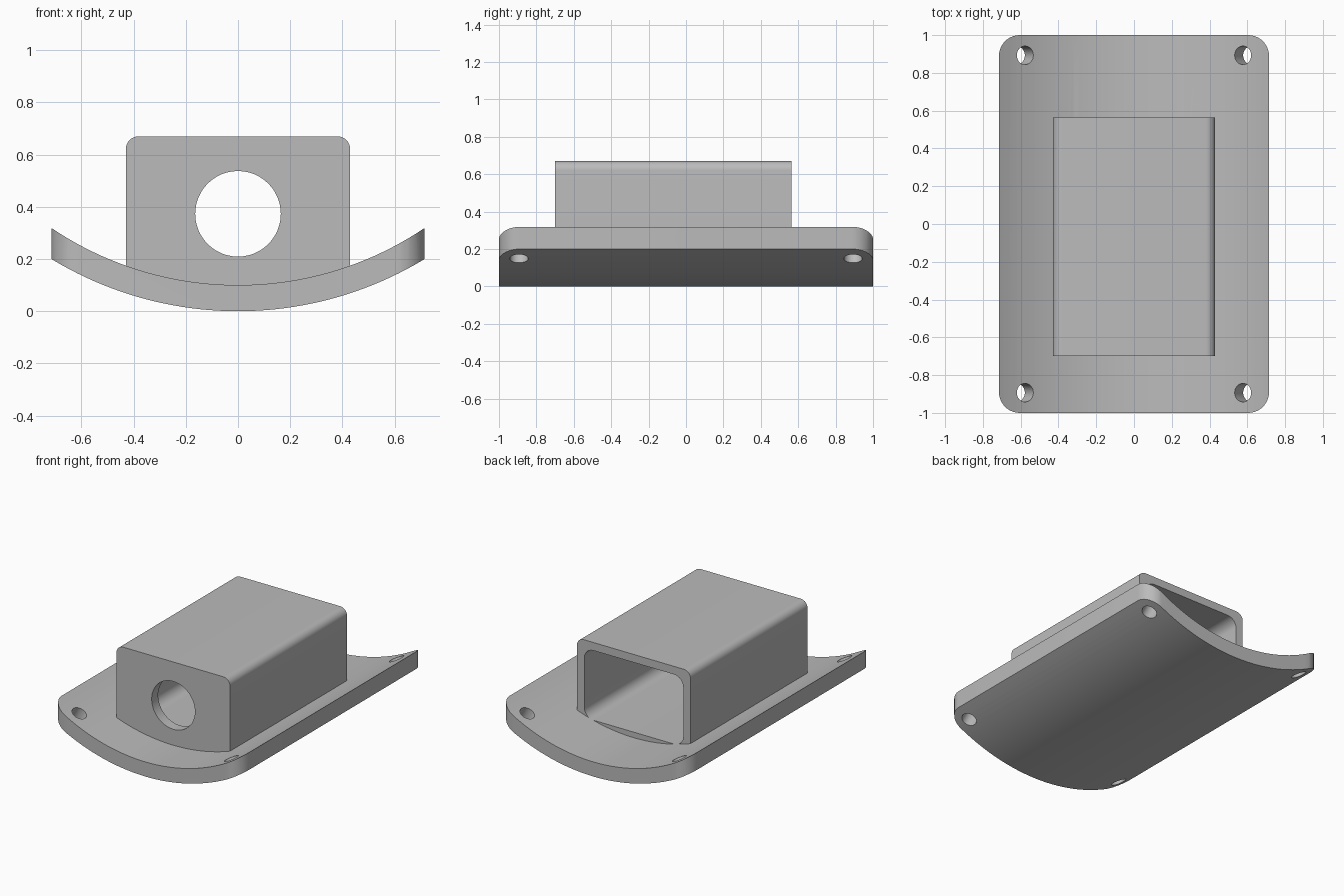
import bpy, bmesh
from math import sin, cos, pi, asin
from mathutils import Matrix, Vector

if "Cube" in bpy.data.objects:
    bpy.data.objects.remove(bpy.data.objects["Cube"])

grey = bpy.data.materials.new("plain_grey")
grey.use_nodes = True
grey.diffuse_color = (0.5, 0.5, 0.5, 1)
grey.node_tree.nodes["Principled BSDF"].inputs["Base Color"].default_value = (0.5, 0.5, 0.5, 1)

HALF_W, BEND, THICK = 0.715, 1.378, 0.1   # base half width, outer bend radius, thickness
TOP_BEND = BEND - THICK


def prism(name, points, start, end, upright=False):
    """Extrude an outline along y (outline in xz), or along z (outline in xy)."""
    bm = bmesh.new()
    place = (lambda a, b: (a, b, start)) if upright else (lambda a, b: (a, start, b))
    face = bm.faces.new([bm.verts.new(place(a, b)) for a, b in points])
    move = Vector((0, 0, end - start) if upright else (0, end - start, 0))
    new = bmesh.ops.extrude_face_region(bm, geom=[face])["geom"]
    bmesh.ops.translate(bm, vec=move, verts=[v for v in new if isinstance(v, bmesh.types.BMVert)])
    bmesh.ops.recalc_face_normals(bm, faces=bm.faces)
    return to_object(name, bm)


def cylinder(name, radius, depth, matrix):
    bm = bmesh.new()
    bmesh.ops.create_cone(bm, cap_ends=True, segments=48, radius1=radius, radius2=radius,
                          depth=depth, matrix=matrix)
    return to_object(name, bm)


def to_object(name, bm):
    mesh = bpy.data.meshes.new(name)
    bm.to_mesh(mesh)
    bm.free()
    mesh.materials.append(grey)
    obj = bpy.data.objects.new(name, mesh)
    bpy.context.collection.objects.link(obj)
    return obj


def combine(target, other, operation):
    """Apply a boolean and remove the helper."""
    mod = target.modifiers.new(operation.lower(), "BOOLEAN")
    mod.operation, mod.object, mod.solver = operation, other, "EXACT"
    bpy.context.view_layer.objects.active = target
    bpy.ops.object.modifier_apply(modifier=mod.name)
    bpy.data.objects.remove(other)


def corner(cx, cy, r, first, steps=10):
    """Quarter circle, counter-clockwise from the angle first."""
    return [(cx + r * cos(first + pi / 2 * i / steps), cy + r * sin(first + pi / 2 * i / steps))
            for i in range(steps + 1)]


def rounded(x0, x1, y0, y1, r):
    return (corner(x1 - r, y1 - r, r, 0) + corner(x0 + r, y1 - r, r, pi / 2)
            + corner(x0 + r, y0 + r, r, pi) + corner(x1 - r, y0 + r, r, 1.5 * pi))


def bend(radius, half, steps=48):
    """Arc about the bend axis, from -half to +half in x."""
    a = asin(half / radius)
    return [(radius * sin(t), BEND - radius * cos(t))
            for t in (a * (2 * i / steps - 1) for i in range(steps + 1))]


# Curved base with rounded corners
base = prism("curved_mount", bend(BEND, 0.8) + bend(TOP_BEND, 0.8)[::-1], -1.1, 1.1)
combine(base, prism("outline", rounded(-HALF_W, HALF_W, -1, 1, 0.11), -0.5, 1, True), "INTERSECT")

# Screw holes, square to the curved surface
tilt = asin(0.577 / TOP_BEND)
for side in (-1, 1):
    for end in (-1, 1):
        spin = Matrix.Rotation(-side * tilt, 4, "Y")
        spot = Matrix.Translation((0, end * 0.893, BEND))
        drop = Matrix.Translation((0, 0, -(BEND - THICK / 2)))
        combine(base, cylinder("screw_hole", 0.049, 0.4, spot @ spin @ drop), "DIFFERENCE")

# Housing whose underside follows the base
BOX_W, FRONT, BACK, TOP, ROUND = 0.43, -0.7, 0.565, 0.67, 0.05
outline = (bend(BEND - THICK / 2, BOX_W, 24) + corner(BOX_W - ROUND, TOP - ROUND, ROUND, 0)
           + corner(ROUND - BOX_W, TOP - ROUND, ROUND, pi / 2))
housing = prism("housing", outline, FRONT, BACK)

# Cavity open at the back, and the round front opening
WALL = 0.055
cavity = rounded(WALL - BOX_W, BOX_W - WALL, 0.138, TOP - WALL, 0.07)
combine(housing, prism("cavity", cavity, FRONT + 0.07, BACK + 0.2), "DIFFERENCE")
facing = Matrix.Translation((0, FRONT, 0.373)) @ Matrix.Rotation(pi / 2, 4, "X")
combine(housing, cylinder("front_opening", 0.164, 0.4, facing), "DIFFERENCE")
combine(base, housing, "UNION")

# Smooth curves with sharp edges
bpy.ops.object.select_all(action="DESELECT")
base.select_set(True)
bpy.context.view_layer.objects.active = base
bpy.ops.object.shade_smooth_by_angle(angle=pi / 6)
